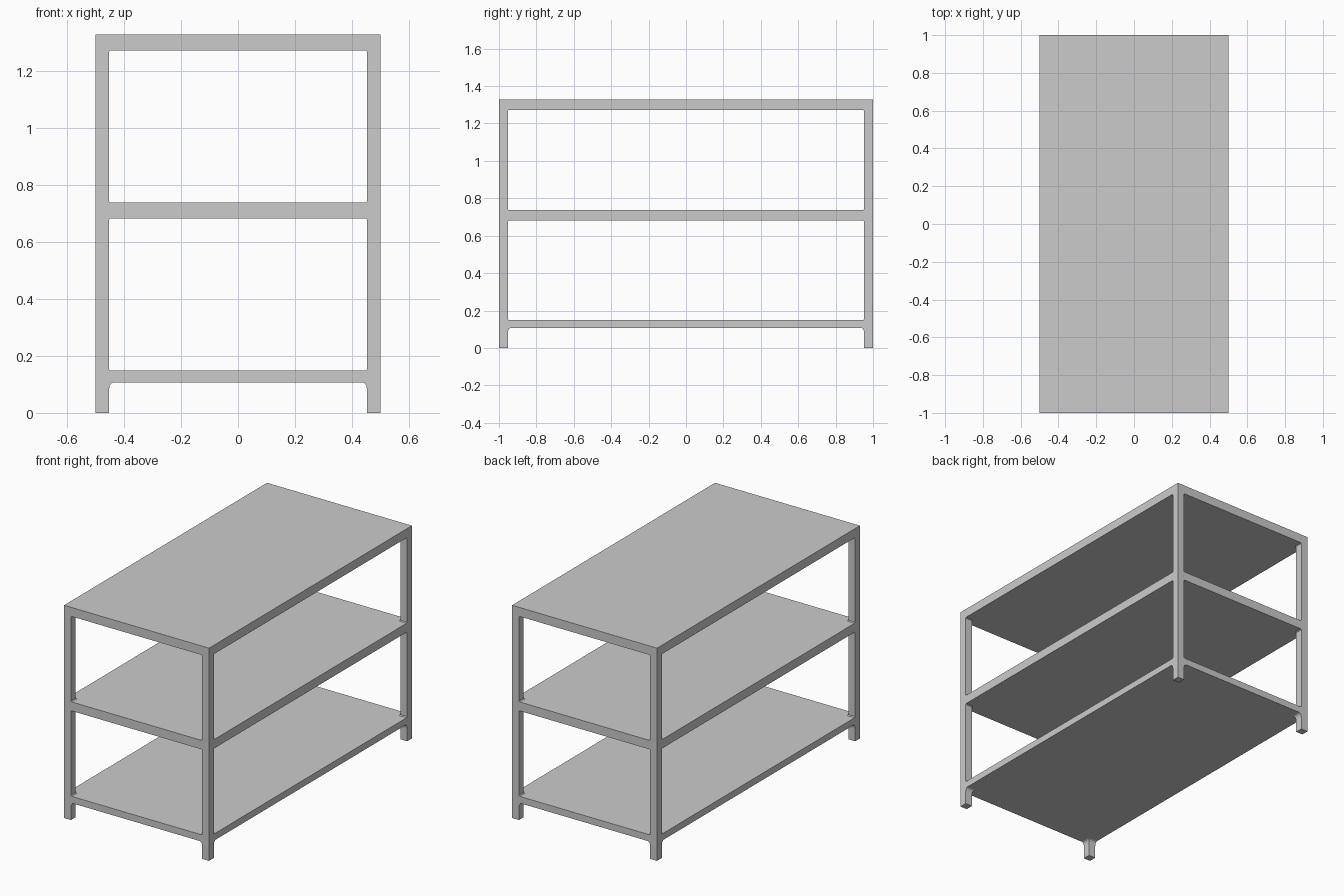
import bpy
import bmesh

if "Cube" in bpy.data.objects:
    bpy.data.objects.remove(bpy.data.objects["Cube"])

HX, HY = 0.5, 1.0          # half width and half length
LEG = 0.047                # leg thickness
SHELVES = [("bottom_shelf", 0.107, 0.149),
           ("middle_shelf", 0.682, 0.738),
           ("top_shelf", 1.271, 1.327)]

grey = bpy.data.materials.new("light_grey")
grey.diffuse_color = (0.6, 0.6, 0.6, 1)
grey.use_nodes = True
grey.node_tree.nodes["Principled BSDF"].inputs["Base Color"].default_value = grey.diffuse_color


def finish(name, bm):
    bmesh.ops.recalc_face_normals(bm, faces=bm.faces)
    mesh = bpy.data.meshes.new(name)
    bm.to_mesh(mesh)
    bm.free()
    mesh.materials.append(grey)
    obj = bpy.data.objects.new(name, mesh)
    bpy.context.collection.objects.link(obj)
    return obj


def loft_leg(bm, sx, sy, sections):
    """Square post flush with the outer corner; its inner sides flare by section."""
    rings = []
    for z, w in sections:
        pts = [(HX, HY), (HX - w, HY), (HX - w, HY - w), (HX, HY - w)]
        rings.append([bm.verts.new((sx * x, sy * y, z)) for x, y in pts])
    for a, b in zip(rings, rings[1:]):
        for i in range(4):
            j = (i + 1) % 4
            bm.faces.new((a[i], a[j], b[j], b[i]))
    bm.faces.new(rings[0])
    bm.faces.new(rings[-1])


# Shelf slabs
for name, z0, z1 in SHELVES:
    bm = bmesh.new()
    bmesh.ops.create_cube(bm, size=1)
    bmesh.ops.scale(bm, vec=(2 * HX, 2 * HY, z1 - z0), verts=bm.verts)
    bmesh.ops.translate(bm, vec=(0, 0, (z0 + z1) / 2), verts=bm.verts)
    finish(name, bm)

# Legs: a flared foot and two posts with slightly eased ends at each corner
for side, sx in (("left", -1), ("right", 1)):
    for end, sy in (("front", -1), ("back", 1)):
        bm = bmesh.new()
        z = SHELVES[0][1]
        loft_leg(bm, sx, sy, [(0, LEG), (z - 0.028, LEG), (z - 0.012, LEG + 0.003),
                              (z - 0.004, LEG + 0.008), (z, LEG + 0.016)])
        for lower, upper in zip(SHELVES, SHELVES[1:]):
            a, b = lower[2], upper[1]
            loft_leg(bm, sx, sy, [(a, LEG + 0.005), (a + 0.005, LEG),
                                  (b - 0.005, LEG), (b, LEG + 0.005)])
        finish(f"{end}_{side}_leg", bm)
